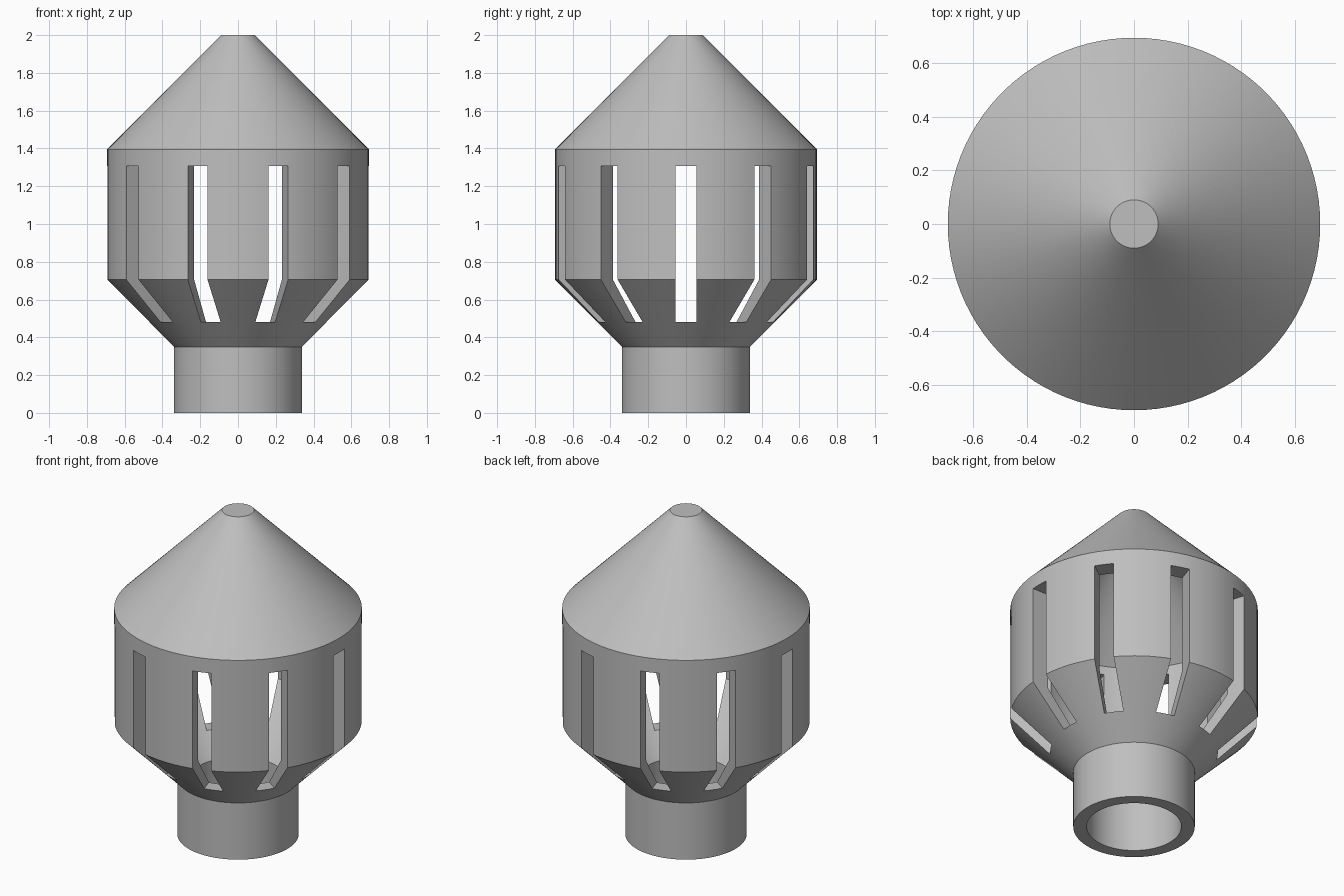
import bpy, bmesh, math
from mathutils import Matrix, Vector

cube = bpy.data.objects.get("Cube")
if cube:
    bpy.data.objects.remove(cube, do_unlink=True)

SEGMENTS = 100
SLOTS = 10

grey = bpy.data.materials.new("plain grey")
grey.use_nodes = True
colour = (0.52, 0.52, 0.52, 1)
grey.diffuse_color = colour
grey.node_tree.nodes["Principled BSDF"].inputs["Base Color"].default_value = colour


def make_object(name, bm):
    bmesh.ops.recalc_face_normals(bm, faces=bm.faces)
    mesh = bpy.data.meshes.new(name)
    bm.to_mesh(mesh)
    bm.free()
    mesh.materials.append(grey)
    obj = bpy.data.objects.new(name, mesh)
    bpy.context.collection.objects.link(obj)
    return obj


def lathe(name, profile):
    bm = bmesh.new()
    verts = [bm.verts.new((r, 0, z)) for r, z in profile]
    edges = [bm.edges.new(pair) for pair in zip(verts, verts[1:])]
    bmesh.ops.spin(bm, geom=verts + edges, cent=(0, 0, 0), axis=(0, 0, 1),
                   angle=math.tau, steps=SEGMENTS, use_merge=False)
    bmesh.ops.remove_doubles(bm, verts=bm.verts, dist=0.0005)
    return make_object(name, bm)


# Hollow shell: pointed roof, slotted drum, funnel and open neck
outer = [(0, 2), (0.09, 2), (0.693, 1.395), (0.693, 0.705), (0.34, 0.35), (0.34, 0)]
inner = [(0.265, 0), (0.265, 0.35), (0.585, 0.705), (0.585, 1.36), (0.03, 1.92), (0, 1.92)]
shell = lathe("slotted_shell", outer + inner)

# Ring of radial slot cutters through the drum and the funnel
bm = bmesh.new()
low, high, near, far, width = 0.48, 1.307, 0.3, 0.85, 0.11
for i in range(SLOTS):
    place = (Matrix.Rotation(math.tau * i / SLOTS, 4, 'Z')
             @ Matrix.Translation(((near + far) / 2, 0, (low + high) / 2))
             @ Matrix.Diagonal(Vector((far - near, width, high - low, 1))))
    bmesh.ops.create_cube(bm, size=1, matrix=place)
cutter = make_object("slot_cutters", bm)
cutter.hide_render = True

cut = shell.modifiers.new("slots", 'BOOLEAN')
cut.operation = 'DIFFERENCE'
cut.solver = 'EXACT'
cut.object = cutter

# Apply the slots, then smooth the round walls and keep the edges crisp
bpy.ops.object.select_all(action='DESELECT')
shell.select_set(True)
bpy.context.view_layer.objects.active = shell
bpy.ops.object.modifier_apply(modifier=cut.name)
bpy.data.objects.remove(cutter, do_unlink=True)
bpy.ops.object.shade_smooth_by_angle(angle=math.radians(30))
